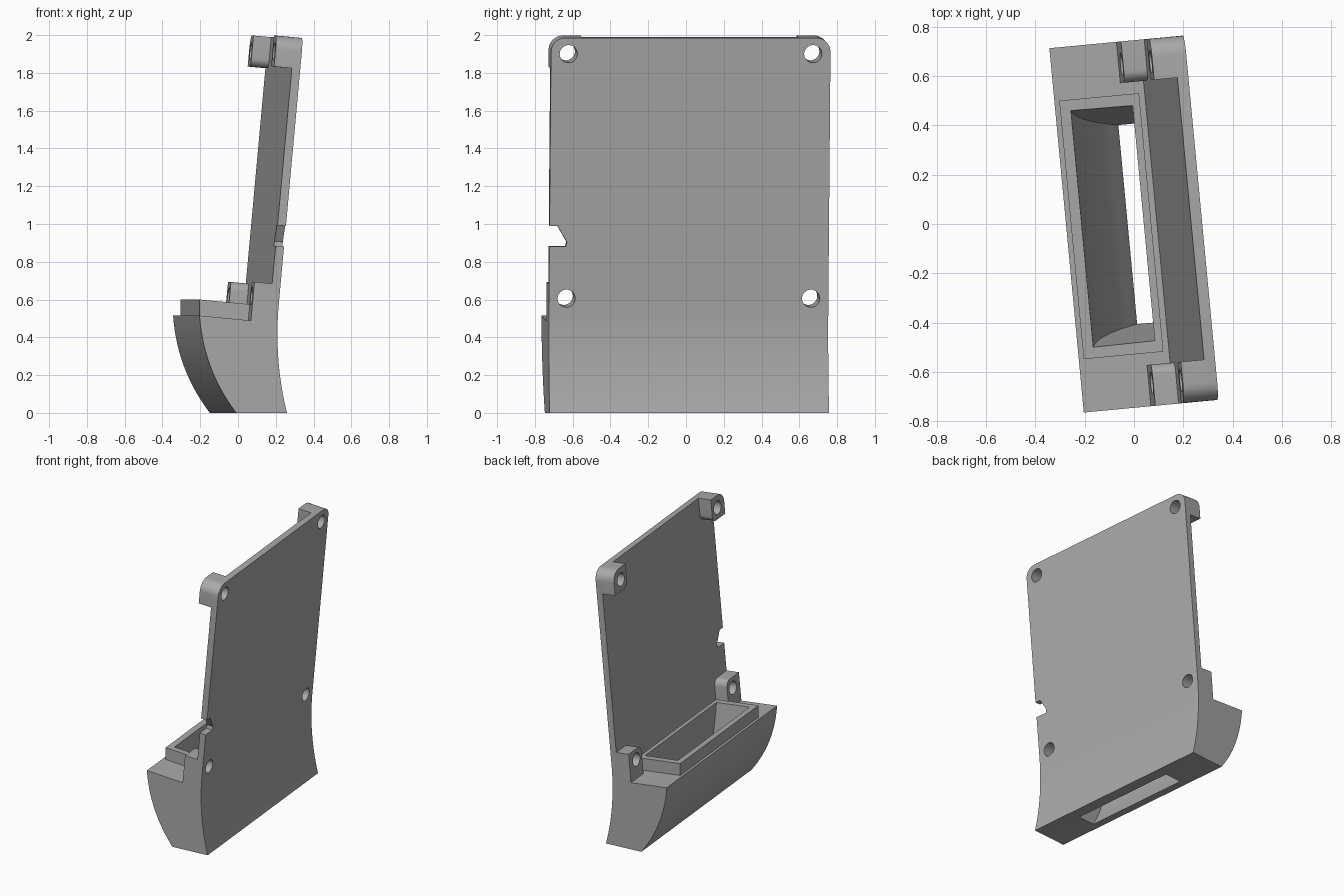
import bpy, bmesh, math
from mathutils import Vector, Matrix

if bpy.data.objects.get("Cube"):
    bpy.data.objects.remove(bpy.data.objects["Cube"])

grey = bpy.data.materials.new("plain grey")
grey.use_nodes = True
colour = (0.4, 0.4, 0.4, 1)
grey.diffuse_color = colour
grey.node_tree.nodes["Principled BSDF"].inputs["Base Color"].default_value = colour

HALF = 0.743                       # half length along the wide direction
LEAN = 0.0916                      # slope of the leaning plate
TILT = math.atan(LEAN)
UP = Vector((math.sin(TILT), 0, math.cos(TILT)))      # up along the plate
INWARD = Vector((-math.cos(TILT), 0, math.sin(TILT))) # through the plate
TOP = Vector((0.276, 0, 1.985))    # outer top edge of the plate


def on_plate(v, s, d):
    """Point at v across, s up from the top edge, d deep from the outer face."""
    return TOP + UP * s + INWARD * d + Vector((0, v, 0))


def loft(name, rings, bevels=()):
    """Solid through rings of points; bevels lists (test, radius) for edges."""
    bm = bmesh.new()
    rows = [[bm.verts.new(p) for p in ring] for ring in rings]
    n = len(rows[0])
    for a, b in zip(rows, rows[1:]):
        for i in range(n):
            j = (i + 1) % n
            bm.faces.new((a[i], a[j], b[j], b[i]))
    bm.faces.new(rows[0][::-1])
    bm.faces.new(rows[-1])
    bmesh.ops.recalc_face_normals(bm, faces=bm.faces)
    for test, radius in bevels:
        edges = [e for e in bm.edges if all(test(v.co) for v in e.verts)]
        bmesh.ops.bevel(bm, geom=edges, offset=radius, segments=8,
                        profile=0.5, affect='EDGES')
    mesh = bpy.data.meshes.new(name)
    bm.to_mesh(mesh)
    bm.free()
    mesh.materials.append(grey)
    ob = bpy.data.objects.new(name, mesh)
    bpy.context.collection.objects.link(ob)
    return ob


def extrude(name, profile, half, bevels=()):
    return loft(name, [[(u, v, z) for u, z in profile] for v in (-half, half)], bevels)


def bezier(a, b, c, steps=14):
    a, b, c = Vector(a), Vector(b), Vector(c)
    ts = [i / steps for i in range(steps + 1)]
    return [tuple(a * (1 - t) ** 2 + b * 2 * t * (1 - t) + c * t * t) for t in ts]


def combine(target, tool, operation):
    mod = target.modifiers.new(operation, 'BOOLEAN')
    mod.operation = operation
    mod.solver = 'EXACT'
    mod.object = tool
    bpy.context.view_layer.objects.active = target
    bpy.ops.object.modifier_apply(modifier=mod.name)
    bpy.data.objects.remove(tool)


# Curved base and leaning plate share one side profile
outer_top, inner_top = on_plate(0, 0, 0), on_plate(0, 0, 0.045)
inner_low = inner_top - UP * ((inner_top.z - 0.48) / UP.z)
profile = bezier((0.19, 0), (0.12, 0.28), (0.147, 0.58))
profile += [(p.x, p.z) for p in (outer_top, inner_top, inner_low)]
profile += bezier((-0.275, 0.515), (-0.255, 0.23), (-0.08, 0))
body = extrude("duct_plate", profile, HALF, [(lambda c: c.z > 1.9, 0.075)])
# keep only the rounding on the short corner edges
bpy.data.objects.remove(body)


def corner_edge(sign):
    return lambda c: c.z > 1.9 and c.y * sign > HALF - 0.001


body = extrude("duct_plate", profile, HALF,
               [(corner_edge(1), 0.075), (corner_edge(-1), 0.075)])

# Raised rectangular rim around the duct mouth
rim = [(-0.255, 0.4), (0.07, 0.4), (0.07, 0.57), (-0.255, 0.6)]
combine(body, extrude("duct_rim", rim, 0.527), 'UNION')


# Four screw bosses, rounded towards the middle of the plate
def boss(side, low, high, outer_round):
    corners = [(0.575, low), (HALF, low), (HALF, high), (0.575, high)]
    rings = [[on_plate(v * side, s, d) for v, s in corners] for d in (0.02, 0.14)]

    def near(v, s):
        def test(c):
            r = c - TOP
            return abs(c.y - v * side) < 0.001 and abs(r.dot(UP) - s) < 0.001
        return test
    bevels = [(near(0.575, low if outer_round else high), 0.045)]
    if outer_round:
        bevels.append((near(HALF, high), 0.075))
    return loft("screw_boss", rings, bevels)


for side in (-1, 1):
    combine(body, boss(side, -0.165, 0, True), 'UNION')
    combine(body, boss(side, -1.53, -1.31, False), 'UNION')

# Screw holes straight through plate and bosses
for side in (-1, 1):
    for s in (-0.085, -1.385):
        angles = [math.tau * i / 32 for i in range(32)]
        rings = [[on_plate(side * 0.65 + 0.047 * math.cos(a), s + 0.047 * math.sin(a), d)
                  for a in angles] for d in (-0.1, 0.2)]
        combine(body, loft("screw_hole", rings), 'DIFFERENCE')

# Hooked notch in one long edge
notch = [(-0.8, -1.0), (-0.7, -1.0), (-0.65, -1.085), (-0.655, -1.11), (-0.8, -1.11)]
rings = [[on_plate(v, s, d) for v, s in notch] for d in (-0.1, 0.15)]
combine(body, loft("edge_notch", rings), 'DIFFERENCE')

# Curved tapering duct from the rim down to the bottom slot
left = bezier((-0.02, 0), (-0.2, 0.24), (-0.213, 0.62))
right = bezier((0.11, 0), (0.035, 0.24), (0.04, 0.62))
rings = []
for (l, z), (r, _) in zip(left, right):
    h = 0.405 + 0.13 * z
    z = -0.01 if z == 0 else z
    rings.append([(l, -h, z), (r, -h, z), (r, h, z), (l, h, z)])
combine(body, loft("duct_passage", rings), 'DIFFERENCE')

# Turn the whole part slightly and shade it
body.data.transform(Matrix.Rotation(math.radians(5.4), 4, 'Z'))
bpy.ops.object.select_all(action='DESELECT')
body.select_set(True)
bpy.context.view_layer.objects.active = body
bpy.ops.object.shade_smooth_by_angle(angle=math.radians(25))
